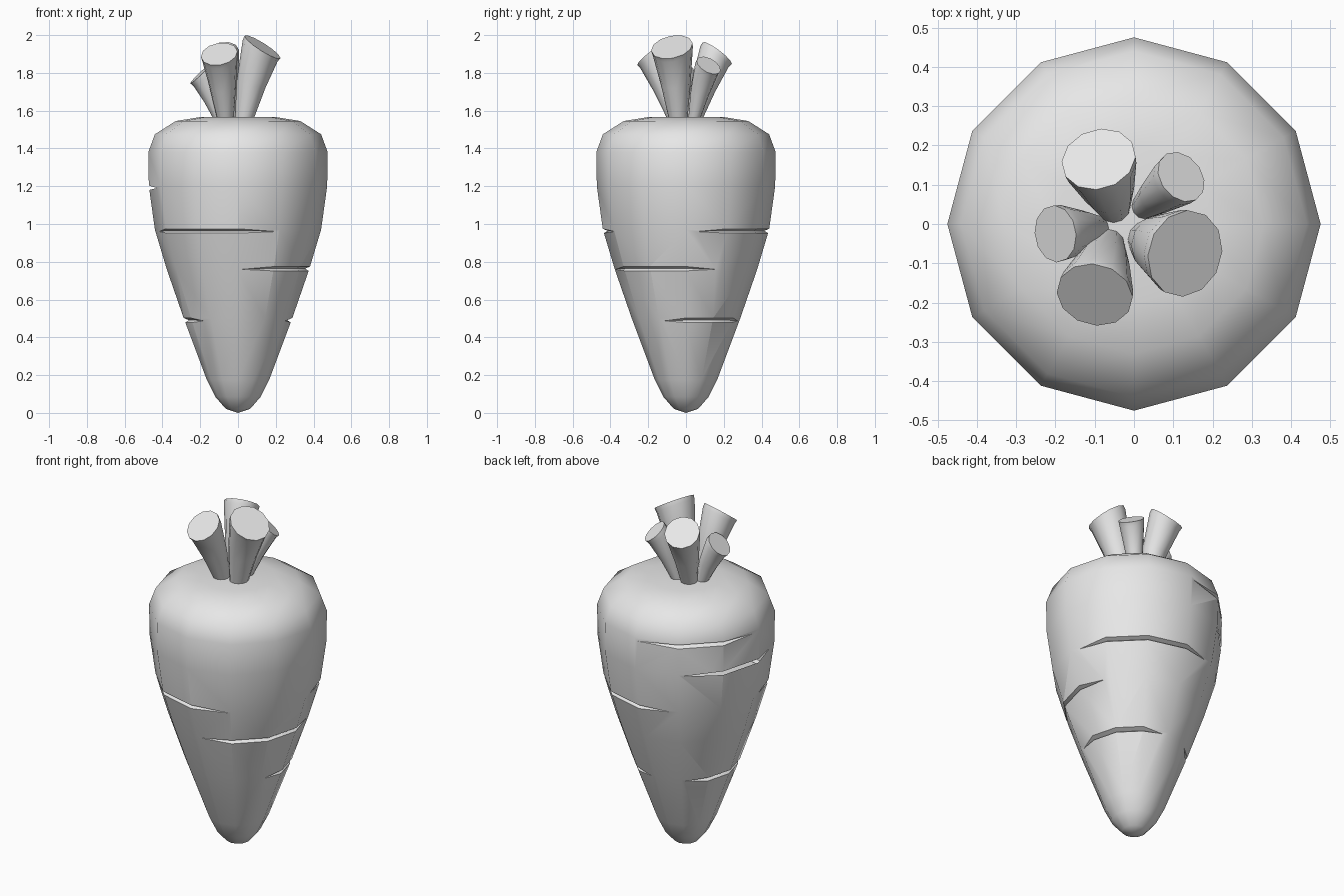
import bpy, bmesh, math
from mathutils import Vector

cube = bpy.data.objects.get("Cube")
if cube:
    bpy.data.objects.remove(cube, do_unlink=True)

grey = bpy.data.materials.new("plain_grey")
grey.use_nodes = True
grey.diffuse_color = (0.8, 0.8, 0.8, 1)
grey.node_tree.nodes["Principled BSDF"].inputs["Base Color"].default_value = (0.8, 0.8, 0.8, 1)

SIDES = 12


def polar(r, deg, z):
    a = math.radians(deg)
    return Vector((r * math.cos(a), r * math.sin(a), z))


def loft(name, rings, smooth=40):
    """Skin a list of rings; a one-point ring becomes a pointed end."""
    bm = bmesh.new()
    loops = [[bm.verts.new(p) for p in ring] for ring in rings]
    for a, b in zip(loops, loops[1:]):
        n = max(len(a), len(b))
        for i in range(n):
            j = (i + 1) % n
            if len(a) == 1:
                bm.faces.new((a[0], b[j], b[i]))
            elif len(b) == 1:
                bm.faces.new((a[i], a[j], b[0]))
            else:
                bm.faces.new((a[i], a[j], b[j], b[i]))
    for end in (loops[0], loops[-1]):
        if len(end) > 2:
            bm.faces.new(end)
    bmesh.ops.recalc_face_normals(bm, faces=bm.faces)
    mesh = bpy.data.meshes.new(name)
    bm.to_mesh(mesh)
    bm.free()
    mesh.materials.append(grey)
    obj = bpy.data.objects.new(name, mesh)
    bpy.context.collection.objects.link(obj)
    if smooth:
        shade(obj, smooth)
    return obj


def shade(obj, angle):
    bpy.ops.object.select_all(action='DESELECT')
    obj.select_set(True)
    bpy.context.view_layer.objects.active = obj
    bpy.ops.object.shade_smooth_by_angle(angle=math.radians(angle))


# Root body: twelve-sided turned profile (radius, height)
profile = [(0.065, 0.022), (0.12, 0.085), (0.165, 0.175), (0.287, 0.5), (0.377, 0.76),
           (0.44, 0.97), (0.472, 1.2), (0.475, 1.38), (0.44, 1.475),
           (0.33, 1.545), (0.2, 1.566)]
rings = [[polar(r, i * 360 / SIDES, z) for i in range(SIDES)] for r, z in profile]
root = loft("root_body", [[Vector((0, 0, 0))]] + rings + [[Vector((0, 0, 1.568))]], 0)


def radius_at(z):
    for (r0, z0), (r1, z1) in zip(profile, profile[1:]):
        if z0 <= z <= z1:
            return r0 + (r1 - r0) * (z - z0) / (z1 - z0)


def surface(deg, z):
    """Point on the flat-sided body at an angle."""
    step = 360 / SIDES
    off = (deg % step) - step / 2
    half = math.radians(step / 2)
    return polar(radius_at(z) * math.cos(half) / math.cos(math.radians(off)), deg, z)


def groove(z, start, end):
    """Wedge that follows the sides and tapers to a point at both ends."""
    step = 360 // SIDES
    corners = [d for d in range(-360, 361, step) if start + 6 < d < end - 6]
    r = radius_at(z)
    sections = [[polar(r + 0.012, d, z + 0.018), polar(r + 0.012, d, z - 0.018),
                 polar(r - 0.022, d, z + 0.004)] for d in corners]
    return loft("groove_cutter", [[surface(start, z)]] + sections + [[surface(end, z)]], 0)


# Growth grooves: height, start angle, end angle
for z, start, end in [(0.96, -170, -61), (0.96, 7, 113), (0.76, -87, 25), (0.487, -25, 83),
                      (0.487, 123, 228), (1.19, 122, 200), (1.365, 92, 174)]:
    cutter = groove(z, start, end)
    cutter.hide_render = True
    mod = root.modifiers.new("groove", 'BOOLEAN')
    mod.operation = 'DIFFERENCE'
    mod.solver = 'EXACT'
    mod.object = cutter
    bpy.context.view_layer.objects.active = root
    bpy.ops.object.modifier_apply(modifier=mod.name)
    bpy.data.objects.remove(cutter, do_unlink=True)
shade(root, 40)


def disc(centre, normal, r):
    q = Vector((0, 0, 1)).rotation_difference(normal)
    return [centre + q @ polar(r, i * 360 / SIDES, 0) for i in range(SIDES)]


def stalk(name, base, tip, r, tilt):
    """Flared stalk that bends outward to a slanted flat end."""
    base, tip = Vector(base), Vector(tip)
    out = Vector((tip.x - base.x, tip.y - base.y, 0)).normalized()
    t = math.radians(tilt)
    normal = out * math.sin(t) + Vector((0, 0, math.cos(t)))
    mid = base.lerp(tip, 0.5) - out * 0.012
    loft(name, [disc(base, Vector((0, 0, 1)), r * 0.42),
                disc(mid, (tip - base).normalized(), r * 0.7),
                disc(tip - normal * 0.025, normal, r * 0.97),
                disc(tip, normal, r)])


# Cut leaf stalks
stalk("stalk_back", (-0.05, 0.04, 1.54), (-0.09, 0.165, 1.905), 0.096, 38)
stalk("stalk_back_left", (0.02, 0.04, 1.54), (0.12, 0.12, 1.84), 0.07, 42)
stalk("stalk_front_left", (0.03, -0.04, 1.54), (0.13, -0.075, 1.937), 0.112, 34)
stalk("stalk_front", (-0.065, -0.05, 1.54), (-0.1, -0.18, 1.9), 0.098, 38)
stalk("stalk_right", (-0.09, -0.01, 1.54), (-0.2, -0.025, 1.795), 0.073, 44)
